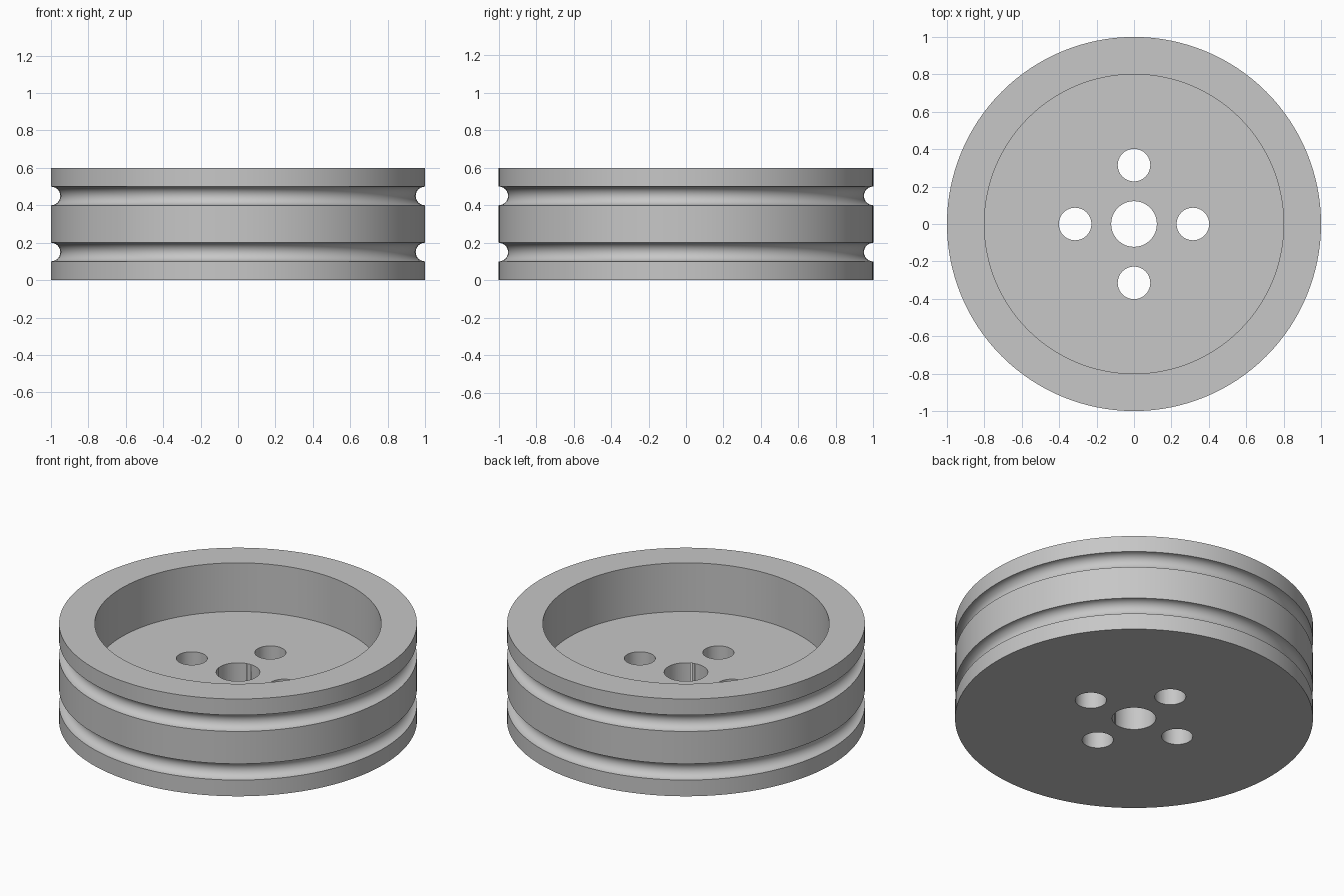
import bpy, bmesh, math
from mathutils import Vector

if "Cube" in bpy.data.objects:
    bpy.data.objects.remove(bpy.data.objects["Cube"])

SEGMENTS = 128
GROOVE_R = 0.05

grey = bpy.data.materials.new("grey_metal")
grey.diffuse_color = (0.57, 0.57, 0.57, 1)
grey.use_nodes = True
grey.node_tree.nodes["Principled BSDF"].inputs["Base Color"].default_value = grey.diffuse_color


def groove(z, steps=12):
    """Half-round groove cut into the outer wall, listed bottom to top."""
    angles = [math.pi * i / steps for i in range(steps + 1)]
    return [(1 - GROOVE_R * math.sin(a), z - GROOVE_R * math.cos(a)) for a in angles]


# Wheel body: closed half-section (radius, height) turned about z
profile = ([(0, 0), (1, 0)] + groove(0.15) + groove(0.45)
           + [(1, 0.6), (0.8, 0.6), (0.8, 0.3), (0, 0.3)])
bm = bmesh.new()
verts = [bm.verts.new((r, 0, z)) for r, z in profile]
edges = [bm.edges.new(pair) for pair in zip(verts, verts[1:])]
bmesh.ops.spin(bm, geom=verts + edges, cent=(0, 0, 0), axis=(0, 0, 1),
               angle=math.tau, steps=SEGMENTS, use_merge=True)
bmesh.ops.remove_doubles(bm, verts=bm.verts, dist=1e-4)
bmesh.ops.recalc_face_normals(bm, faces=bm.faces)
mesh = bpy.data.meshes.new("wheel_body")
bm.to_mesh(mesh)
bm.free()
mesh.materials.append(grey)
wheel = bpy.data.objects.new("wheel_body", mesh)
bpy.context.collection.objects.link(wheel)

# Axle hole and four bolt holes through the web
holes = [(0, 0, 0.122)]
for i in range(4):
    a = i * math.pi / 2
    holes.append((0.315 * math.cos(a), 0.315 * math.sin(a), 0.087))

for x, y, radius in holes:
    bpy.ops.mesh.primitive_cylinder_add(vertices=64, radius=radius, depth=0.6,
                                        location=(x, y, 0.15))
    cutter = bpy.context.object
    cutter.name = "hole_cutter"
    cutter.hide_render = True
    cutter.data.materials.append(grey)
    bpy.ops.object.select_all(action='DESELECT')
    wheel.select_set(True)
    bpy.context.view_layer.objects.active = wheel
    cut = wheel.modifiers.new("hole", 'BOOLEAN')
    cut.operation = 'DIFFERENCE'
    cut.solver = 'EXACT'
    cut.object = cutter
    bpy.ops.object.modifier_apply(modifier=cut.name)
    bpy.data.objects.remove(cutter, do_unlink=True)

# Smooth round walls, crisp rims
bpy.ops.object.select_all(action='DESELECT')
wheel.select_set(True)
bpy.context.view_layer.objects.active = wheel
bpy.ops.object.shade_smooth_by_angle(angle=math.radians(30))
